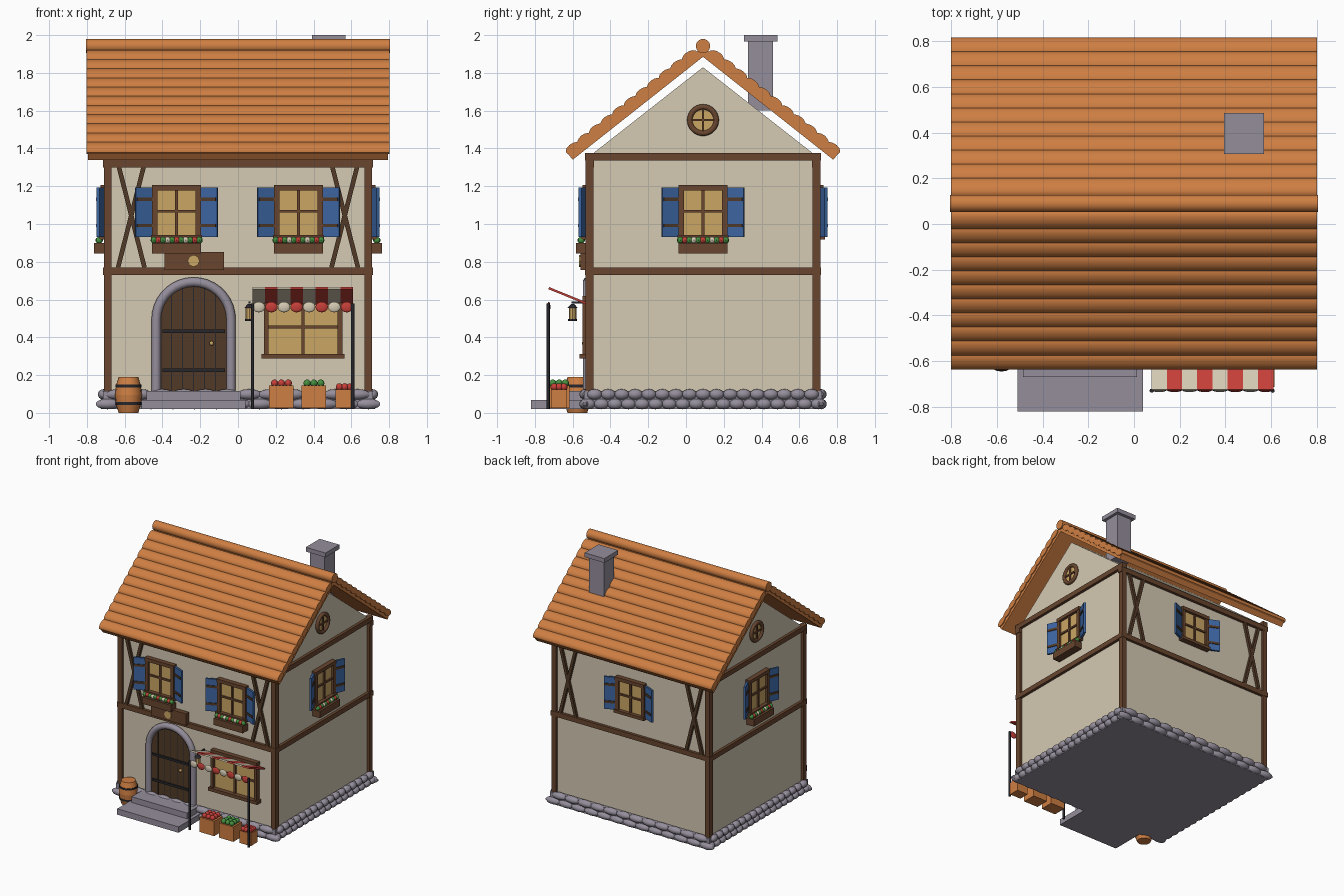
import bpy, bmesh, math
from mathutils import Matrix, Vector, Euler

if "Cube" in bpy.data.objects:
    bpy.data.objects.remove(bpy.data.objects["Cube"])

CY = 0.09                    # house centre in y
HX, HY = 0.69, 0.60          # half size of the walls

def material(name, rgb):
    m = bpy.data.materials.new(name)
    m.diffuse_color = (*rgb, 1)
    m.use_nodes = True
    m.node_tree.nodes["Principled BSDF"].inputs["Base Color"].default_value = m.diffuse_color
    return m

CREAM = material("cream_plaster", (0.66, 0.59, 0.45))
ROOF = material("orange_clay", (0.62, 0.21, 0.055))
BEAM = material("brown_wood", (0.14, 0.06, 0.028))
DARK = material("dark_wood", (0.085, 0.042, 0.02))
STONE = material("grey_stone", (0.30, 0.27, 0.33))
BLUE = material("blue_paint", (0.045, 0.13, 0.36))
GLASS = material("yellow_glass", (0.60, 0.38, 0.13))
GREEN = material("green", (0.06, 0.28, 0.05))
RED = material("red", (0.56, 0.05, 0.04))
METAL = material("black_metal", (0.02, 0.02, 0.025))

def place(c, s=(1, 1, 1), rot=(0, 0, 0)):
    return Matrix.Translation(c) @ Euler(rot).to_matrix().to_4x4() @ Matrix.Diagonal((*s, 1))

def box(c, s, rot=(0, 0, 0)):
    return lambda bm, M: bmesh.ops.create_cube(bm, size=1, matrix=M @ place(c, s, rot))

def span(x0, x1, y0, y1, z0, z1):
    return box(((x0 + x1) / 2, (y0 + y1) / 2, (z0 + z1) / 2), (x1 - x0, y1 - y0, z1 - z0))

def ball(c, s, seg=12):
    return lambda bm, M: bmesh.ops.create_uvsphere(
        bm, u_segments=seg, v_segments=seg // 2 + 2, radius=1, matrix=M @ place(c, s))

def cyl(c, r, h, rot=(0, 0, 0), r2=None, seg=16, s=(1, 1, 1)):
    return lambda bm, M: bmesh.ops.create_cone(
        bm, cap_ends=True, segments=seg, radius1=r, radius2=r if r2 is None else r2,
        depth=h, matrix=M @ place(c, s, rot))

def prism(points, depth):
    """Closed outline extruded along the given vector."""
    def make(bm, M):
        f = bm.faces.new([bm.verts.new(M @ Vector(p)) for p in points])
        r = bmesh.ops.extrude_face_region(bm, geom=[f])
        vs = [v for v in r["geom"] if isinstance(v, bmesh.types.BMVert)]
        bmesh.ops.translate(bm, verts=vs, vec=M.to_3x3() @ Vector(depth))
    return make

def finish(name, me, mat):
    me.materials.clear()
    me.materials.append(mat)
    ob = bpy.data.objects.new(name, me)
    bpy.context.collection.objects.link(ob)
    bpy.ops.object.select_all(action="DESELECT")
    ob.select_set(True)
    bpy.context.view_layer.objects.active = ob
    bpy.ops.object.shade_smooth_by_angle(angle=math.radians(40))

def part(name, mat, shapes, M=Matrix()):
    bm = bmesh.new()
    for s in shapes:
        s(bm, M)
    bmesh.ops.recalc_face_normals(bm, faces=bm.faces)
    me = bpy.data.meshes.new(name)
    bm.to_mesh(me)
    bm.free()
    finish(name, me, mat)

def tube(name, mat, pts, r, closed=False, M=Matrix()):
    cu = bpy.data.curves.new(name, "CURVE")
    cu.dimensions, cu.bevel_depth, cu.bevel_resolution, cu.use_fill_caps = "3D", r, 3, True
    sp = cu.splines.new("POLY")
    sp.points.add(len(pts) - 1)
    for p, q in zip(sp.points, pts):
        p.co = (*(M @ Vector(q)), 1)
    sp.use_cyclic_u = closed
    tmp = bpy.data.objects.new(name + "_path", cu)
    me = bpy.data.meshes.new_from_object(tmp)
    bpy.data.objects.remove(tmp)
    finish(name, me, mat)

def wall(angle, dist):
    """Local frame of a wall: x along it, -y outward, origin on its surface."""
    return Matrix.Translation((0, CY, 0)) @ Matrix.Rotation(math.radians(angle), 4, "Z") @ Matrix.Translation((0, -dist, 0))

FRONT, RIGHT, BACK, LEFT = wall(0, HY), wall(90, HX), wall(180, HY), wall(-90, HX)
WALLS = {"front": FRONT, "right": RIGHT, "back": BACK, "left": LEFT}

# Walls with gables
part("walls", CREAM, [prism([(-HX, CY - HY, 0.1), (-HX, CY + HY, 0.1), (-HX, CY + HY, 1.36),
                             (-HX, CY, 1.83), (-HX, CY - HY, 1.36)], (2 * HX, 0, 0))])

# Stone foundation
part("foundation", STONE, [span(-0.715, 0.715, CY - 0.63, CY + 0.63, 0.02, 0.115)])
for side, M in WALLS.items():
    long = side in ("front", "back")
    half, n, out = (0.69, 12, 0.025) if long else (0.61, 17, 0.022)
    step = 2 * half / n
    part(side + "_foundation_stones", STONE,
         [ball((-half + (i + 0.5 * row) * step, -out, 0.047 + 0.051 * row), (step * 0.58, 0.03, 0.028), 10)
          for row in (0, 1) for i in range(n + 1 - row)], M)

# Timber frame
part("corner_posts", BEAM, [box((sx * 0.69, CY + sy * 0.601, 0.73), (0.04, 0.042, 1.23))
                            for sx in (-1, 1) for sy in (-1, 1)])
for side, M in WALLS.items():
    w = 0.715 if side in ("front", "back") else 0.625
    part(side + "_beams", BEAM, [box((0, 0, z), (2 * w, 0.045, 0.04)) for z in (0.75, 1.355 if w < 0.7 else 1.32)], M)
for side, M in (("front", FRONT), ("back", BACK)):
    tilt = math.atan2(0.14, 0.55)
    part(side + "_cross_braces", DARK, [box((sx * 0.565, -0.006, 1.045), (0.024, 0.03, 0.57), (0, k * tilt, 0))
                                        for sx in (-1, 1) for k in (-1, 1)], M)

# Roof slabs, tile rows and ridge
pitch = math.atan(0.79)
slabs, tiles = [], []
for s in (-1, 1):
    slabs.append(prism([(-0.795, CY, 1.885), (-0.795, CY + s * 0.69, 1.34),
                        (-0.795, CY + s * 0.715, 1.372), (-0.795, CY, 1.937)], (1.59, 0, 0)))
    for i in range(11):
        dy = 0.685 - 0.0615 * i
        c = (0, CY + s * dy, 1.943 - 0.79 * dy)
        tiles.append(lambda bm, M, c=c, s=s: bmesh.ops.create_cone(
            bm, cap_ends=True, segments=14, radius1=1, radius2=1, depth=1.604,
            matrix=place(c, (1, 1, 1), (-s * (pitch - 0.12), 0, 0)) @ place((0, 0, 0), (1, 0.046, 0.026))
            @ Matrix.Rotation(math.pi / 2, 4, "Y")))
part("roof_slabs", ROOF, slabs)
part("roof_tiles", ROOF, tiles)
part("roof_ridge", ROOF, [cyl((0, CY, 1.942), 0.038, 1.612, (0, math.pi / 2, 0))])

# Chimney
part("chimney", STONE, [span(0.415, 0.548, 0.328, 0.46, 1.6, 1.97), span(0.393, 0.57, 0.307, 0.485, 1.965, 2.0)])

# Shuttered windows
def window(name, M, x, flowers=True):
    W = M @ Matrix.Translation((x, 0, 1.062))
    part(name + "_glass", GLASS, [box((0, -0.006, 0), (0.21, 0.02, 0.25))], W)
    part(name + "_frame", BEAM,
         [box((s * 0.115, -0.012, 0), (0.028, 0.044, 0.28)) for s in (-1, 1)]
         + [box((0, -0.014, 0.13), (0.26, 0.048, 0.028)), box((0, -0.016, -0.132), (0.27, 0.06, 0.024)),
            box((0, -0.012, 0), (0.016, 0.03, 0.25)), box((0, -0.012, 0.005), (0.21, 0.03, 0.014))], W)
    for s, side in ((-1, "left"), (1, "right")):
        S = W @ Matrix.Translation((s * 0.125, -0.012, 0)) @ Matrix.Rotation(-s * 0.4, 4, "Z")
        part(f"{name}_{side}_shutter", BLUE, [box((s * 0.05, 0, 0), (0.1, 0.016, 0.262))], S)
        part(f"{name}_{side}_shutter_bars", DARK, [box((s * 0.05, -0.009, z), (0.09, 0.01, 0.018)) for z in (-0.07, 0.07)], S)
    if flowers:
        part(name + "_flower_box", BEAM, [box((0, -0.04, -0.19), (0.26, 0.065, 0.055))], W)
        for k, (mat, col) in enumerate(((GREEN, "leaves"), (RED, "red_flowers"), (CREAM, "white_flowers"))):
            spots = [i for i in range(11) if (i % 2 == 0 if k == 0 else i % 4 == 2 * k - 1)]
            shapes = [ball((-0.12 + 0.024 * i, -0.045, -0.148), (0.018, 0.02, 0.018), 8) for i in spots]
            part(f"{name}_{col}", mat, shapes, W)

window("front_left_window", FRONT, -0.325)
window("front_right_window", FRONT, 0.32)
window("right_window", RIGHT, 0)
window("left_window", LEFT, 0)
window("back_window", BACK, 0, False)

# Round gable windows
for side, M in (("right", RIGHT), ("left", LEFT)):
    G = M @ Matrix.Translation((0, 0, 1.55))
    ring = [(0.07 * math.cos(a), -0.008, 0.07 * math.sin(a)) for a in (i * math.tau / 28 for i in range(28))]
    tube(side + "_round_window_frame", BEAM, ring, 0.015, True, G)
    part(side + "_round_window_glass", GLASS, [cyl((0, 0, 0), 0.068, 0.014, (math.pi / 2, 0, 0), seg=28)], G)
    part(side + "_round_window_bars", BEAM, [box((0, -0.006, 0), (0.012, 0.02, 0.13)), box((0, -0.006, 0), (0.13, 0.02, 0.012))], G)

# Arched door
D = FRONT @ Matrix.Translation((-0.235, 0, 0))
def arch(r, y, foot):
    curve = [(r * math.cos(i * math.pi / 18), y, 0.495 + r * math.sin(i * math.pi / 18)) for i in range(19)]
    return [(r, y, foot)] + curve + [(-r, y, foot)]
part("door", DARK, [prism(arch(0.185, 0.01, 0.11), (0, -0.024, 0))], D)
tube("door_arch", STONE, arch(0.198, -0.012, 0.1), 0.025, False, D)
part("door_seams", METAL, [span(x - 0.0025, x + 0.0025, -0.017, -0.013, 0.11, 0.495 + math.sqrt(0.175**2 - x * x))
                           for x in (-0.116, -0.058, 0, 0.058, 0.116)], D)
part("door_straps", METAL, [box((0, -0.018, z), (0.33, 0.012, 0.018)) for z in (0.225, 0.432)], D)
part("door_knob", GLASS, [ball((0.095, -0.028, 0.368), (0.012, 0.014, 0.012))], D)
part("door_steps", STONE, [span(-0.51, 0.04, -0.82, -0.53, 0.02, 0.068), span(-0.485, 0.013, -0.67, -0.53, 0.068, 0.115)])

# Sign above the door
part("sign_board", BEAM, [span(-0.39, -0.075, -0.558, -0.52, 0.757, 0.853)])
part("sign_disc", GLASS, [cyl((-0.235, -0.559, 0.805), 0.032, 0.014, (math.pi / 2, 0, 0), seg=8)])

# Shop window
S = FRONT @ Matrix.Translation((0.345, 0, 0.455))
part("shop_window_glass", GLASS, [box((0, -0.006, 0), (0.39, 0.02, 0.3))], S)
part("shop_window_frame", BEAM,
     [box((s * 0.195, -0.014, 0), (0.024, 0.05, 0.3)) for s in (-1, 1)]
     + [box((0, -0.014, 0.15), (0.415, 0.05, 0.025)), box((0, -0.02, -0.155), (0.44, 0.066, 0.026)),
        box((0, -0.012, 0), (0.016, 0.03, 0.3)), box((0, -0.012, 0), (0.39, 0.03, 0.015))], S)

# Striped awning with scallops and poles
for k, (mat, col) in enumerate(((CREAM, "white"), (RED, "red"))):
    xs = [0.077 + 0.0666 * (i + 0.5) for i in range(k, 8, 2)]
    part(f"awning_{col}_stripes", mat, [box((x, -0.627, 0.62), (0.0666, 0.215, 0.012), (-0.386, 0, 0)) for x in xs])
    part(f"awning_{col}_scallops", mat, [ball((x, -0.727, 0.56), (0.033, 0.009, 0.028)) for x in xs])
part("awning_poles", METAL, [cyl((x, -0.73, 0.3), 0.009, 0.56, seg=10) for x in (0.077, 0.607)])

# Hanging lantern
part("lantern_glass", GLASS, [cyl((0.06, -0.6, 0.525), 0.019, 0.065, seg=8)])
part("lantern_metal", METAL, [cyl((0.06, -0.6, 0.492), 0.024, 0.01, seg=8), cyl((0.06, -0.6, 0.566), 0.027, 0.02, r2=0.008, seg=8),
                              box((0.06, -0.56, 0.585), (0.01, 0.09, 0.01))])

# Market crates with produce
for name, x, w, top, mat in (("left", 0.23, 0.13, 0.145, RED), ("middle", 0.402, 0.13, 0.145, GREEN), ("right", 0.565, 0.1, 0.125, RED)):
    part(name + "_crate", ROOF, [box((x, -0.672, (top + 0.025) / 2), (w, w * 0.85, top - 0.025))])
    part(name + "_produce", mat, [ball((x + i * w * 0.28, -0.672 + j * w * 0.25, top + 0.012), (0.02, 0.02, 0.02), 10)
                                  for i in (-1, 0, 1) for j in (-1, 0, 1)])

# Barrel
rings = [(0.0, 0.052), (0.045, 0.066), (0.095, 0.071), (0.145, 0.066), (0.19, 0.052)]
part("barrel", ROOF, [cyl((-0.58, -0.575, (a[0] + b[0]) / 2), a[1], b[0] - a[0], r2=b[1], seg=20) for a, b in zip(rings, rings[1:])])
part("barrel_hoops", METAL, [cyl((-0.58, -0.575, z), 0.069, 0.014, seg=20) for z in (0.05, 0.142)])
